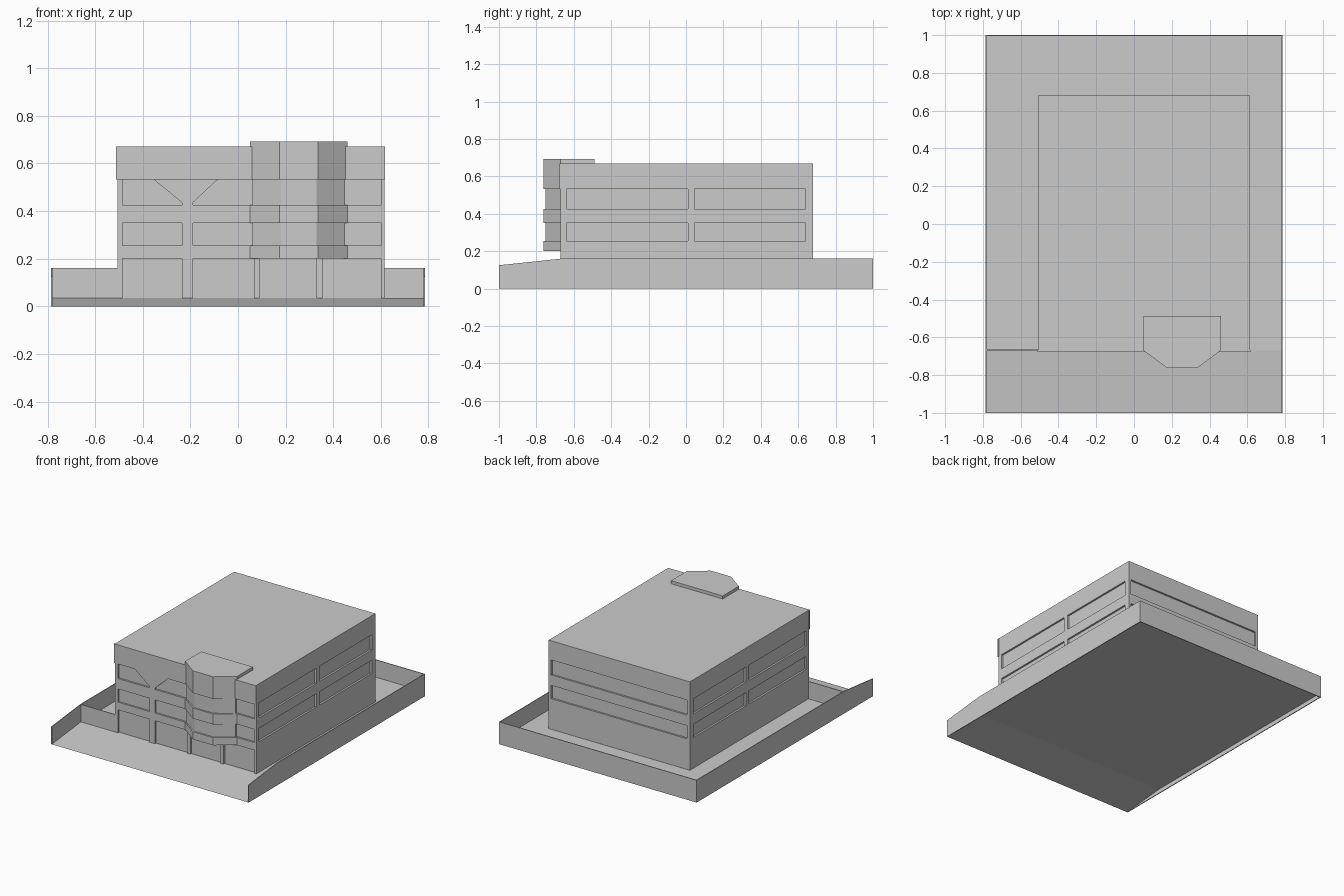
import bpy
import bmesh
from mathutils import Vector

cube = bpy.data.objects.get("Cube")
if cube:
    bpy.data.objects.remove(cube, do_unlink=True)

# One plain grey for everything
GREY = (0.6, 0.6, 0.6, 1)
grey = bpy.data.materials.new("light grey")
grey.use_nodes = True
grey.diffuse_color = GREY
grey.node_tree.nodes["Principled BSDF"].inputs["Base Color"].default_value = GREY


def add_prism(bm, outline, axis, start, end):
    """Extrude a flat outline along one axis; outline holds the other two coordinates."""
    def place(p, depth):
        co = list(p)
        co.insert("xyz".index(axis), depth)
        return Vector(co)
    low = [bm.verts.new(place(p, start)) for p in outline]
    high = [bm.verts.new(place(p, end)) for p in outline]
    bm.faces.new(low)
    bm.faces.new(high)
    for i in range(len(low)):
        j = (i + 1) % len(low)
        bm.faces.new((low[i], low[j], high[j], high[i]))


def make_object(name, prisms):
    bm = bmesh.new()
    for prism in prisms:
        add_prism(bm, *prism)
    bmesh.ops.recalc_face_normals(bm, faces=bm.faces)
    mesh = bpy.data.meshes.new(name)
    bm.to_mesh(mesh)
    bm.free()
    mesh.materials.append(grey)
    obj = bpy.data.objects.new(name, mesh)
    bpy.context.collection.objects.link(obj)
    return obj


def rect(a0, a1, b0, b1):
    return [(a0, b0), (a1, b0), (a1, b1), (a0, b1)]


# Main dimensions
W = 0.785
WALL = 0.006
FLOOR, WALL_TOP, ROOF = 0.035, 0.16, 0.67
LEFT, RIGHT, FRONT, BACK = -0.507, 0.615, -0.67, 0.68
RECESS = 0.013
ROWS = [(0.255, 0.35), (0.425, 0.533)]

# Ground: sloping forecourt and flat yard
make_object("ground", [([(-1, 0), (FRONT, FLOOR - 0.005), (1, FLOOR - 0.005),
                         (1, FLOOR), (FRONT, FLOOR)], "x", -W, W)])

# Boundary walls, lower towards the street
side = [(-1, 0), (1, 0), (1, WALL_TOP), (FRONT, WALL_TOP), (-1, 0.125)]
make_object("left_boundary_wall", [(side, "x", W - WALL, W)])
make_object("right_boundary_wall", [(side, "x", -W, WALL - W)])
make_object("back_boundary_wall", [(rect(-W, W, 0, WALL_TOP), "y", 1 - WALL, 1)])
make_object("side_yard_wall", [(rect(-W, LEFT, FLOOR, WALL_TOP), "y", FRONT, FRONT + WALL)])

# Window recesses
cuts = []
front_cut = ("y", FRONT - 0.05, FRONT + RECESS)
for x0, x1 in [(-0.485, -0.235), (-0.19, 0.068), (0.09, 0.33), (0.355, 0.6)]:
    cuts.append((rect(x0, x1, 0, 0.2), *front_cut))
for x0, x1 in [(-0.485, -0.235), (-0.19, 0.6)]:
    cuts.append((rect(x0, x1, *ROWS[0]), *front_cut))
z0, z1 = ROWS[1]
cuts.append(([(-0.485, z0), (-0.235, z0), (-0.235, 0.435), (-0.355, z1), (-0.485, z1)], *front_cut))
cuts.append(([(-0.19, z0), (0.6, z0), (0.6, z1), (-0.085, z1), (-0.19, 0.435)], *front_cut))
for row in ROWS:
    cuts.append((rect(-0.485, 0.595, *row), "y", BACK - RECESS, BACK + 0.05))
    for y0, y1 in [(-0.64, 0.01), (0.045, 0.64)]:
        cuts.append((rect(y0, y1, *row), "x", RIGHT - RECESS, RIGHT + 0.05))
        cuts.append((rect(y0, y1, *row), "x", LEFT - 0.05, LEFT + RECESS))

# Main block with the recesses cut in
building = make_object("main_building", [(rect(LEFT, RIGHT, FRONT, BACK), "z", FLOOR, ROOF)])
cutter = make_object("window_cutter", cuts)
cutter.hide_render = True
mod = building.modifiers.new("window recesses", "BOOLEAN")
mod.operation = "DIFFERENCE"
mod.solver = "EXACT"
mod.object = cutter
bpy.context.view_layer.update()
evaluated = building.evaluated_get(bpy.context.evaluated_depsgraph_get())
cut_mesh = bpy.data.meshes.new_from_object(evaluated)
building.modifiers.clear()
building.data = cut_mesh
bpy.data.objects.remove(cutter, do_unlink=True)

# Slightly proud band along the top of the front
make_object("front_fascia", [(rect(LEFT - 0.005, RIGHT + 0.002, FRONT - 0.007, FRONT + 0.004),
                              "z", ROWS[1][1], ROOF)])


# Bay window: proud bands with recessed glazing rows between
def bay_outline(inset, back):
    half = 0.205 - inset
    nose = 0.08 - inset * 0.5
    cx = 0.255
    return [(cx - half, back), (cx - half, FRONT), (cx - nose, -0.762 + inset),
            (cx + nose, -0.762 + inset), (cx + half, FRONT), (cx + half, back)]


levels = [0.2, *ROWS[0], *ROWS[1], 0.692]
bands = []
for i in range(len(levels) - 1):
    inset = 0.01 if i % 2 else 0
    bands.append((bay_outline(inset, FRONT + 0.03), "z", levels[i], levels[i + 1]))
make_object("bay_window", bands)
make_object("bay_roof", [(bay_outline(0, -0.488), "z", ROOF - 0.002, levels[-1])])
